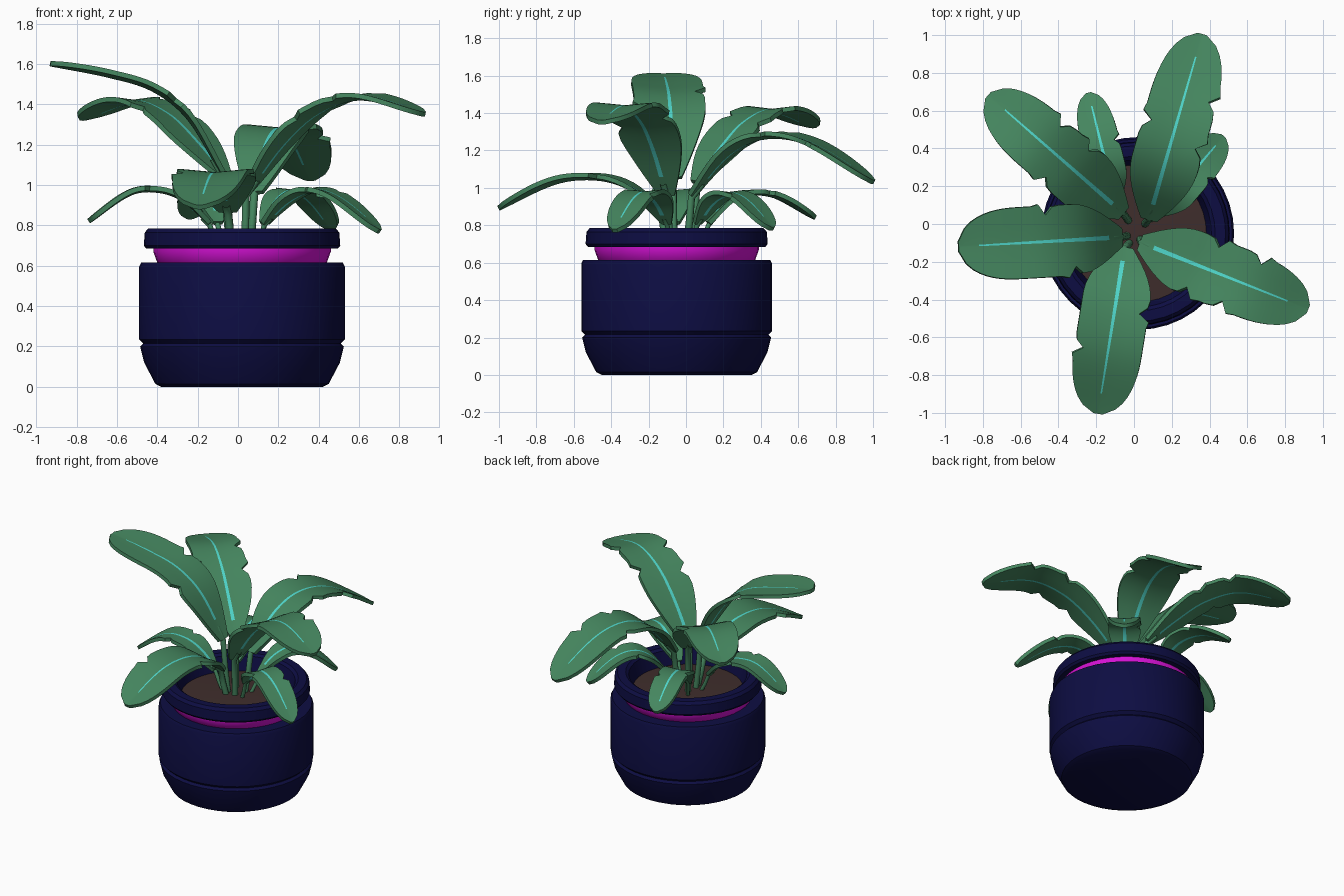
import bpy
import bmesh
import math
from mathutils import Vector

if "Cube" in bpy.data.objects:
    bpy.data.objects.remove(bpy.data.objects["Cube"], do_unlink=True)

CENTRE = Vector((0.02, -0.05, 0))


def material(name, rgb):
    mat = bpy.data.materials.new(name)
    mat.use_nodes = True
    mat.diffuse_color = (*rgb, 1)
    mat.node_tree.nodes["Principled BSDF"].inputs["Base Color"].default_value = (*rgb, 1)
    return mat


NAVY = material("navy glaze", (0.004, 0.004, 0.055))
MAGENTA = material("magenta band", (0.68, 0.006, 0.68))
GREEN = material("leaf green", (0.06, 0.24, 0.115))
CYAN = material("cyan vein", (0.08, 0.68, 0.60))
BROWN = material("soil brown", (0.05, 0.027, 0.025))


def finish(name, bm, mats, thickness=0, angle=35):
    bmesh.ops.recalc_face_normals(bm, faces=bm.faces)
    mesh = bpy.data.meshes.new(name)
    bm.to_mesh(mesh)
    bm.free()
    for mat in mats:
        mesh.materials.append(mat)
    obj = bpy.data.objects.new(name, mesh)
    bpy.context.collection.objects.link(obj)
    bpy.ops.object.select_all(action="DESELECT")
    obj.select_set(True)
    bpy.context.view_layer.objects.active = obj
    if thickness:
        mod = obj.modifiers.new("thickness", "SOLIDIFY")
        mod.thickness = thickness
        mod.offset = 0
        bpy.ops.object.modifier_apply(modifier=mod.name)
    bpy.ops.object.shade_smooth_by_angle(angle=math.radians(angle))
    return obj


def lathe(name, profile, mat, sides=40):
    """Spin a radius/height profile around the pot axis."""
    bm = bmesh.new()
    verts = [bm.verts.new((r, 0, z)) for r, z in profile]
    edges = [bm.edges.new(pair) for pair in zip(verts, verts[1:])]
    bmesh.ops.spin(bm, geom=verts + edges, cent=(0, 0, 0), axis=(0, 0, 1),
                   angle=math.tau, steps=sides)
    bmesh.ops.remove_doubles(bm, verts=bm.verts, dist=0.0005)
    obj = finish(name, bm, [mat])
    obj.location = CENTRE
    return obj


# Pot, neck band, rim and soil
lathe("pot_body", [(0, 0), (0.40, 0), (0.43, 0.015), (0.485, 0.12), (0.505, 0.20),
                   (0.49, 0.215), (0.51, 0.235), (0.51, 0.595), (0.50, 0.615),
                   (0.40, 0.615)], NAVY)
lathe("neck_band", [(0.40, 0.60), (0.42, 0.615), (0.44, 0.67), (0.44, 0.70)], MAGENTA)
lathe("pot_rim", [(0.42, 0.685), (0.475, 0.685), (0.487, 0.70), (0.482, 0.765),
                  (0.465, 0.785), (0.41, 0.785), (0.39, 0.77), (0.355, 0.64)], NAVY)
lathe("soil", [(0, 0.685), (0.2, 0.68), (0.375, 0.67)], BROWN)


def sample(points, t):
    """Smooth interpolation through (position, value) points."""
    for i in range(len(points) - 1):
        (t0, a), (t1, b) = points[i], points[i + 1]
        if t <= t1:
            before = points[max(i - 1, 0)]
            after = points[min(i + 2, len(points) - 1)]
            h = t1 - t0
            m0 = (b - before[1]) / (t1 - before[0]) * h
            m1 = (after[1] - a) / (after[0] - t0) * h
            s = (t - t0) / h
            return ((2 * s**3 - 3 * s**2 + 1) * a + (s**3 - 2 * s**2 + s) * m0
                    + (3 * s**2 - 2 * s**3) * b + (s**3 - s**2) * m1)
    return points[-1][1]


def blade_width(t):
    if t < 0.3:
        return 0.25 + 0.75 * math.sin(t / 0.3 * math.pi / 2)
    if t > 0.62:
        return max(0.14, math.sqrt(max(0, 1 - ((t - 0.62) / 0.38) ** 2.4)))
    return 1.0


ROWS = 24
STATIONS = (0, 0.2, 0.4, 0.65, 1)


def leaf(name, base, tip, heights, half_width, tears):
    """Arched blade with torn edges, a vein strip and a stem."""
    base, tip = Vector((*base, 0)), Vector((*tip, 0))
    side = (tip - base).normalized().cross(Vector((0, 0, 1)))
    arch = list(zip(STATIONS, heights))
    bm = bmesh.new()
    grid = []
    for row in range(ROWS + 1):
        t = row / ROWS
        spine = base.lerp(tip, t)
        spine.z = sample(arch, t)
        width = half_width * blade_width(t)
        vein = 0.013 * (1 - 0.75 * t)
        line = []
        for sign in (-1, 1):
            edge = width
            if (sign, row) in tears:
                edge *= 0.74
            elif (sign, row + 1) in tears:
                edge *= 0.96
            elif (sign, row - 1) in tears:
                edge *= 1.05
            offsets = [sign * o for o in (vein, max(vein * 1.2, width * 0.5), edge)]
            line += offsets[::-1] if sign < 0 else offsets
        grid.append([bm.verts.new(spine + side * o + Vector((0, 0, 0.09 * abs(o))))
                     for o in line])
    for row in range(ROWS):
        for col in range(5):
            a, b = grid[row], grid[row + 1]
            face = bm.faces.new((a[col], a[col + 1], b[col + 1], b[col]))
            face.material_index = int(col == 2 and 1 < row < ROWS - 3)
    finish(name, bm, [GREEN, CYAN], thickness=0.024, angle=40)

    # Stem rising from the soil into the blade
    curve = bpy.data.curves.new(name + "_stem", "CURVE")
    curve.dimensions = "3D"
    curve.bevel_depth = 0.02 if half_width > 0.15 else 0.013
    curve.bevel_resolution = 2
    curve.materials.append(GREEN)
    foot = CENTRE.lerp(base, 0.6)
    foot.z = 0.66
    joint = base.lerp(tip, 0.06)
    joint.z = sample(arch, 0.06) - 0.008
    middle = foot.lerp(base, 0.6)
    middle.z = (foot.z + heights[0]) / 2
    spline = curve.splines.new("POLY")
    path = [foot, middle, Vector((base.x, base.y, heights[0] - 0.01)), joint]
    spline.points.add(len(path) - 1)
    for point, co in zip(spline.points, path):
        point.co = (*co, 1)
    bpy.context.collection.objects.link(bpy.data.objects.new(name + "_stem", curve))


# Large upper leaves
leaf("large_leaf_back", (0.08, 0.03), (0.36, 1.0), (0.96, 1.18, 1.27, 1.235, 1.03),
     0.18, {(1, 10), (1, 16), (-1, 12)})
leaf("large_leaf_right", (-0.07, -0.07), (-0.93, -0.12), (1.05, 1.33, 1.47, 1.54, 1.60),
     0.19, {(1, 11), (-1, 7)})
leaf("large_leaf_front", (-0.05, -0.13), (-0.19, -1.0), (0.87, 1.0, 1.05, 1.03, 0.89),
     0.18, {(1, 15), (-1, 9)})
leaf("large_leaf_back_right", (-0.06, 0.06), (-0.77, 0.68), (1.03, 1.20, 1.34, 1.41, 1.33),
     0.17, {(1, 9), (1, 14), (-1, 11)})
leaf("large_leaf_left", (0.04, -0.1), (0.92, -0.45), (0.96, 1.2, 1.36, 1.43, 1.35),
     0.175, {(-1, 10), (-1, 16), (1, 8), (1, 13)})

# Small lower leaves
leaf("small_leaf_back", (-0.1, 0.12), (-0.24, 0.69), (0.81, 0.93, 0.97, 0.95, 0.84),
     0.1, {(1, 13), (-1, 10)})
leaf("small_leaf_back_left", (0.13, 0.06), (0.47, 0.46), (0.81, 0.92, 0.965, 0.93, 0.78),
     0.105, {(1, 14), (-1, 9)})
leaf("small_leaf_left", (0.13, -0.1), (0.70, -0.38), (0.81, 0.92, 0.97, 0.93, 0.77),
     0.105, {(1, 10), (-1, 14)})
leaf("small_leaf_right", (-0.14, -0.06), (-0.74, -0.08), (0.81, 0.92, 0.97, 0.96, 0.82),
     0.105, {(-1, 12), (1, 9)})
